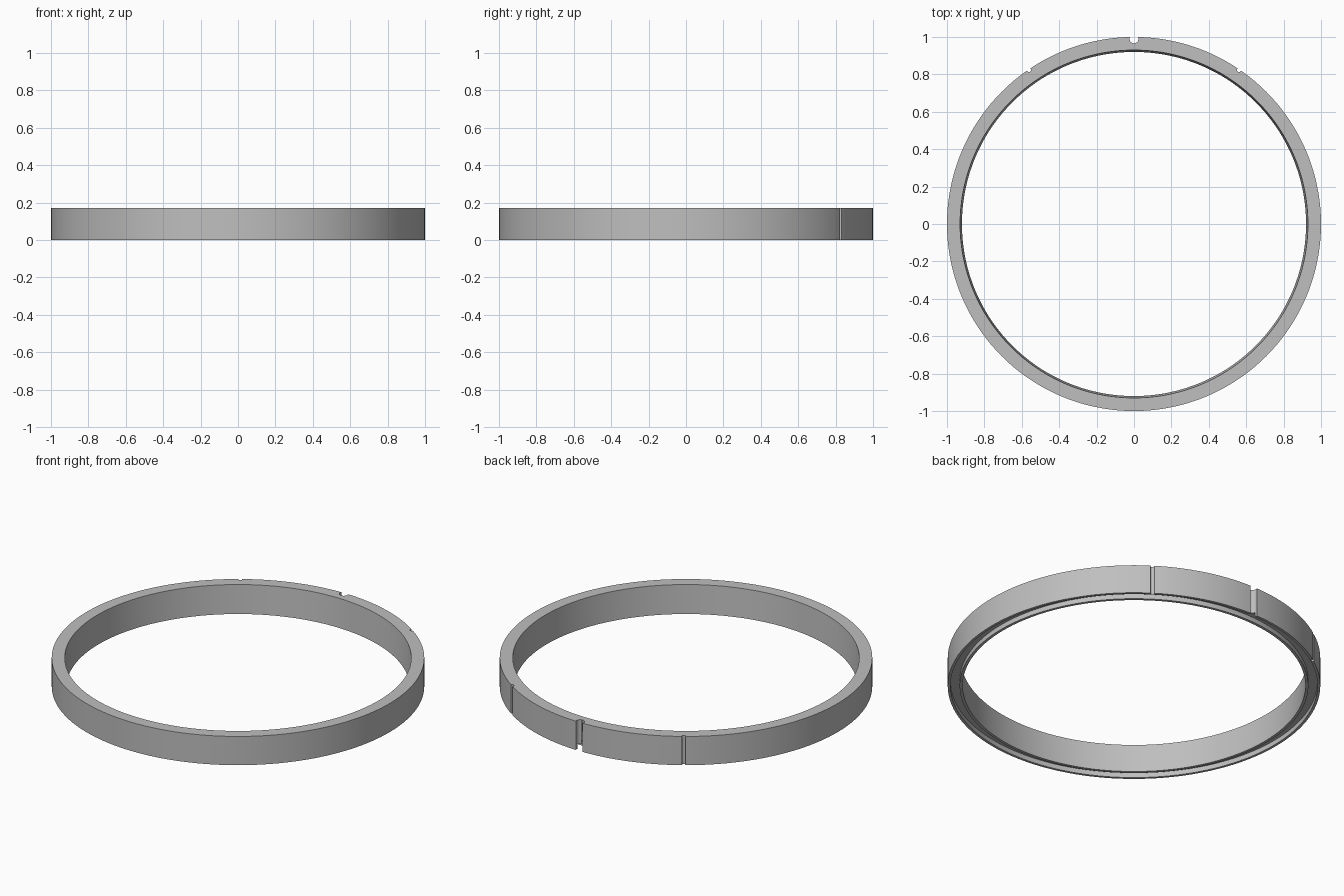
import bpy, bmesh, math
from mathutils import Vector

if "Cube" in bpy.data.objects:
    bpy.data.objects.remove(bpy.data.objects["Cube"])

HEIGHT = 0.17
SEGMENTS = 144

grey = bpy.data.materials.new("plain_grey")
grey.use_nodes = True
colour = (0.52, 0.52, 0.52, 1)
grey.diffuse_color = colour
grey.node_tree.nodes["Principled BSDF"].inputs["Base Color"].default_value = colour


def revolve(name, profile):
    """Sweep a closed (radius, height) profile around the z axis."""
    bm = bmesh.new()
    rings = []
    for i in range(SEGMENTS):
        a = math.tau * i / SEGMENTS
        rings.append([bm.verts.new((r * math.cos(a), r * math.sin(a), z)) for r, z in profile])
    for i, ring in enumerate(rings):
        after = rings[(i + 1) % SEGMENTS]
        for j in range(len(profile)):
            k = (j + 1) % len(profile)
            bm.faces.new((ring[j], after[j], after[k], ring[k]))
    bmesh.ops.recalc_face_normals(bm, faces=bm.faces)
    mesh = bpy.data.meshes.new(name)
    bm.to_mesh(mesh)
    bm.free()
    obj = bpy.data.objects.new(name, mesh)
    bpy.context.collection.objects.link(obj)
    mesh.materials.append(grey)
    return obj


def cut_notch(body, angle, distance, radius):
    """Cut a round upright notch, angle measured from the back."""
    a = math.radians(angle)
    bpy.ops.mesh.primitive_cylinder_add(
        vertices=24, radius=radius, depth=HEIGHT * 2,
        location=(distance * math.sin(a), distance * math.cos(a), HEIGHT / 2))
    cutter = bpy.context.object
    cutter.name = "notch_cutter"
    cutter.hide_render = True
    mod = body.modifiers.new("notch", 'BOOLEAN')
    mod.operation = 'DIFFERENCE'
    mod.solver = 'EXACT'
    mod.object = cutter
    bpy.ops.object.select_all(action='DESELECT')
    body.select_set(True)
    bpy.context.view_layer.objects.active = body
    bpy.ops.object.modifier_apply(modifier=mod.name)
    bpy.data.objects.remove(cutter)


# Ring: tapered bore, straight outer wall, shallow channel underneath
lip_in, lip_out, channel = 0.936, 0.985, 0.028
ring = revolve("ring", [
    (1, 0), (1, HEIGHT), (0.93, HEIGHT), (0.92, 0),
    (lip_in, 0), (lip_in, channel), (lip_out, channel), (lip_out, 0)])

# Large locating notch at the back, with a small one on either side
cut_notch(ring, 0, 0.99, 0.024)
for side in (-1, 1):
    cut_notch(ring, side * 34.3, 0.997, 0.011)

bpy.ops.object.shade_smooth_by_angle(angle=math.radians(30))
